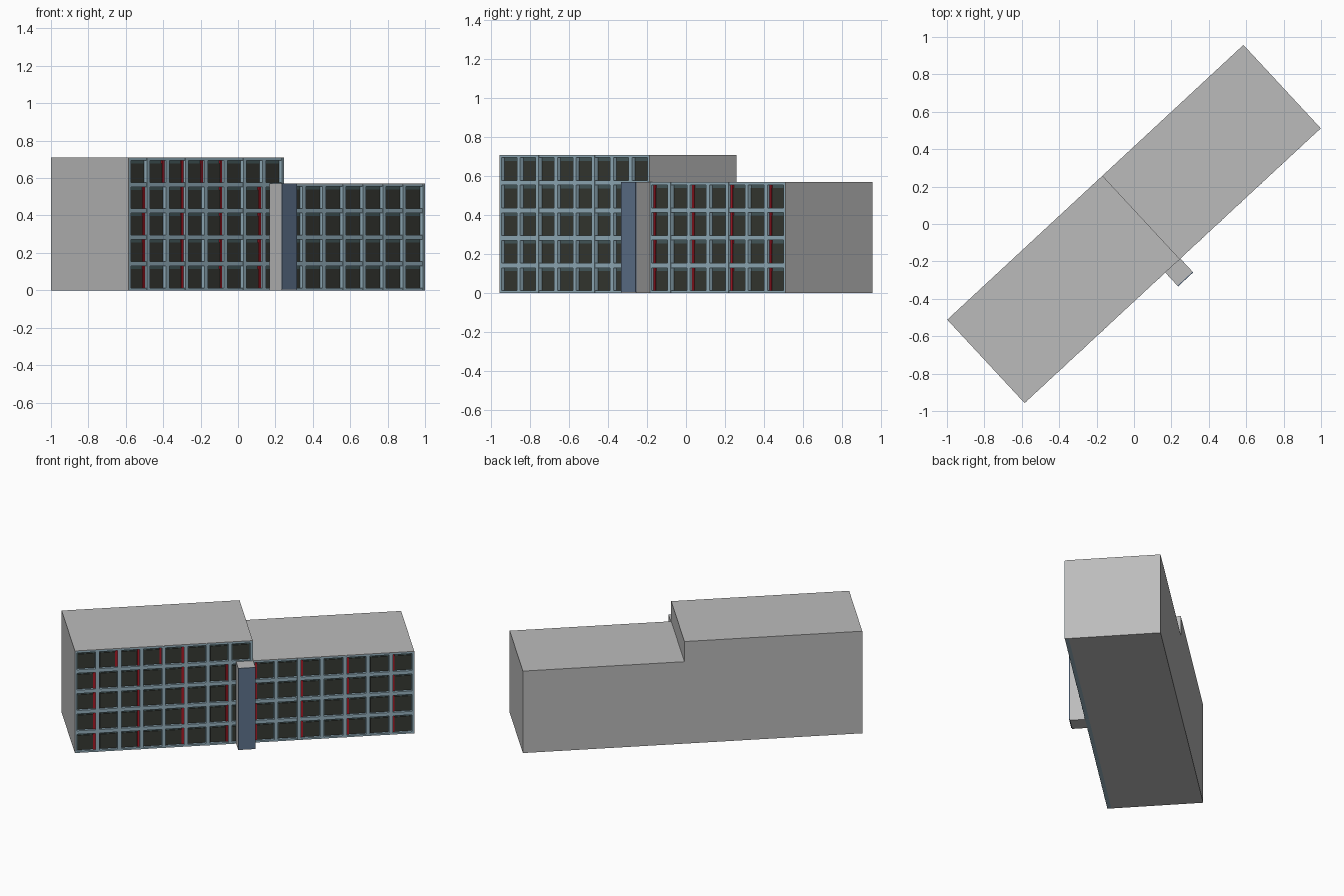
import bpy, bmesh, math
from mathutils import Matrix

if "Cube" in bpy.data.objects:
    bpy.data.objects.remove(bpy.data.objects["Cube"])

ANGLE = math.radians(42.85)
X0, XS, X1 = -1.08, 0.052, 1.08      # left end, step between wings, right end
YF, YB = -0.304, 0.304               # facade plane, back
H_TALL, H_LOW = 0.71, 0.57
DEPTH, BAR, SKIN = 0.025, 0.024, 0.003


def material(name, rgb):
    m = bpy.data.materials.new(name)
    m.diffuse_color = (*rgb, 1)
    m.use_nodes = True
    m.node_tree.nodes["Principled BSDF"].inputs["Base Color"].default_value = m.diffuse_color
    return m


GREY = material("grey_concrete", (0.50, 0.50, 0.50))
FRAME = material("pale_blue_frame", (0.31, 0.45, 0.53))
SLATE = material("slate_blue", (0.115, 0.175, 0.27))
DARK = material("dark_glass", (0.038, 0.042, 0.034))
TEAL = material("dark_teal", (0.065, 0.11, 0.115))
RED = material("red_panel", (0.40, 0.010, 0.020))


def boxes(name, items, mat):
    """One object from a list of (x0, x1, y0, y1, z0, z1) boxes, turned to the building axis."""
    bm = bmesh.new()
    for a, b, c, d, e, f in items:
        m = Matrix.Translation(((a + b) / 2, (c + d) / 2, (e + f) / 2)) @ \
            Matrix.Diagonal((b - a, d - c, f - e, 1))
        bmesh.ops.create_cube(bm, size=1, matrix=m)
    me = bpy.data.meshes.new(name)
    bm.to_mesh(me)
    bm.free()
    me.materials.append(mat)
    ob = bpy.data.objects.new(name, me)
    ob.rotation_euler.z = ANGLE
    bpy.context.collection.objects.link(ob)


def wing(name, xa, xb, h, cols, rows, is_red):
    yi = YF + DEPTH
    # solid body, with thin roof and end skins reaching the facade plane
    boxes(name + "_body", [(xa, xb, yi, YB, 0, h)], GREY)
    boxes(name + "_skins", [(xa, xb, YF, yi, h - SKIN, h),
                            (xa, xa + SKIN, YF, yi, 0, h - SKIN),
                            (xb - SKIN, xb, YF, yi, 0, h - SKIN)], GREY)
    l, r, top = xa + SKIN, xb - SKIN, h - SKIN
    px, pz = (r - l) / cols, top / rows
    # frame grid: uprights and floor bands
    grid = []
    for i in range(cols + 1):
        x = l + i * px
        grid.append((max(l, x - BAR / 2), min(r, x + BAR / 2), YF - 0.001, yi, 0, top))
    for j in range(rows + 1):
        z = j * pz
        grid.append((l, r, YF, yi, max(0, z - BAR / 2), min(top, z + BAR / 2)))
    boxes(name + "_frame_grid", grid, FRAME)
    # window backs, glass and red side panels
    backs, panes, reds = [], [], []
    for i in range(cols):
        for j in range(rows):
            a, b = l + i * px + BAR / 2, l + (i + 1) * px - BAR / 2
            c, d = j * pz + BAR / 2, (j + 1) * pz - BAR / 2
            backs.append((a, b, yi - 0.003, yi, c, d))
            panes.append((a + 0.005, b - 0.005, yi - 0.008, yi - 0.003, c, d - 0.016))
            side = is_red(i, j)
            if side < 0:
                reds.append((a, a + 0.014, yi - 0.012, yi - 0.003, c, d))
            elif side > 0:
                reds.append((b - 0.014, b, yi - 0.012, yi - 0.003, c, d))
    boxes(name + "_window_backs", backs, TEAL)
    boxes(name + "_window_glass", panes, DARK)
    boxes(name + "_red_panels", reds, RED)


def tall_red(i, j):
    if j == 4:
        return 1 if 1 <= i <= 4 else 0
    return 1 if i % 2 == 0 else 0


wing("tall_wing", X0, XS, H_TALL, 8, 5, tall_red)
wing("low_wing", XS, X1, H_LOW, 7, 4, lambda i, j: -1 if i % 2 == 0 else 0)

# entrance tower with a slate front panel
boxes("stair_tower", [(-0.054, 0.056, YF - 0.096, YF, 0, H_LOW)], GREY)
boxes("tower_front_panel", [(-0.054, 0.056, YF - 0.101, YF - 0.096, 0.005, H_LOW)], SLATE)
